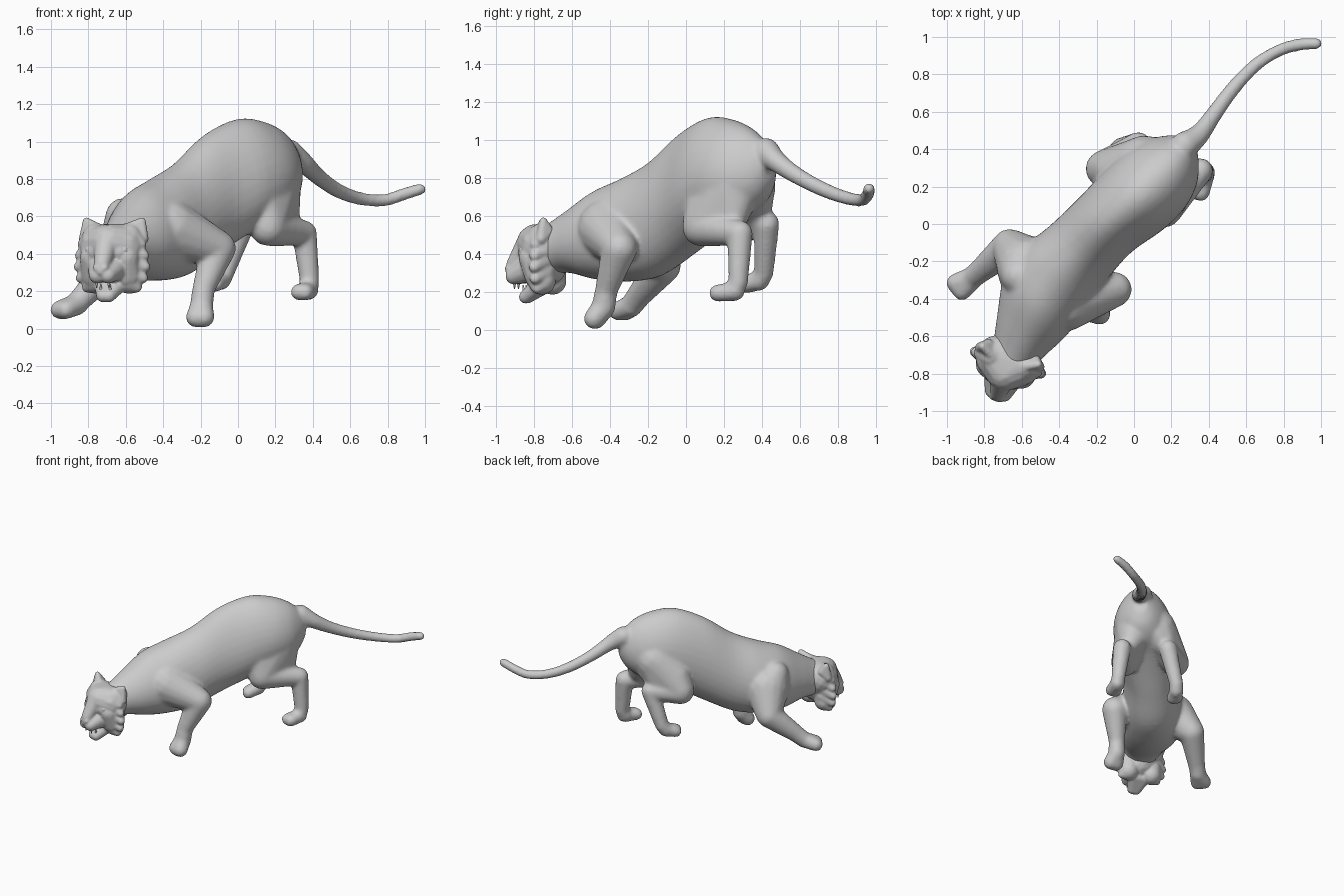
import bpy, bmesh, math
from mathutils import Vector

R2 = math.sqrt(0.5)
GOLDEN = math.pi * (3 - math.sqrt(5))


def sphere_points(c, r, n=90):
    pts = []
    for i in range(n):
        z = 1 - 2 * (i + 0.5) / n
        q = math.sqrt(1 - z * z)
        pts.append(Vector(c) + r * Vector((q * math.cos(GOLDEN * i), q * math.sin(GOLDEN * i), z)))
    return pts


def hull(bm, balls):
    """Convex skin around a few balls given as (x, y, z, radius)."""
    tmp = bmesh.new()
    for x, y, z, r in balls:
        for p in sphere_points((x, y, z), r):
            tmp.verts.new(p)
    bmesh.ops.convex_hull(tmp, input=tmp.verts[:])
    loose = [v for v in tmp.verts if not v.link_faces]
    bmesh.ops.delete(tmp, geom=loose, context='VERTS')
    bmesh.ops.recalc_face_normals(tmp, faces=tmp.faces[:])
    me = bpy.data.meshes.new("tmp")
    tmp.to_mesh(me)
    tmp.free()
    bm.from_mesh(me)
    bpy.data.meshes.remove(me)


def chain(bm, balls):
    for a, b in zip(balls, balls[1:]):
        hull(bm, (a, b))


def spline(keys, steps):
    """Catmull-Rom through tuples of any length."""
    k = [keys[0]] + list(keys) + [keys[-1]]
    out = []
    for i in range(1, len(k) - 2):
        for j in range(steps):
            t = j / steps
            out.append([0.5 * (2 * b + (c - a) * t + (2 * a - 5 * b + 4 * c - d) * t * t
                               + (3 * b - a - 3 * c + d) * t ** 3)
                        for a, b, c, d in zip(k[i - 1], k[i], k[i + 1], k[i + 2])])
    return out + [list(keys[-1])]


def finish(name, bm, voxel=None, smooth=0):
    me = bpy.data.meshes.new(name)
    bm.to_mesh(me)
    bm.free()
    me.shade_smooth()
    ob = bpy.data.objects.new(name, me)
    bpy.context.collection.objects.link(ob)
    if voxel:
        m = ob.modifiers.new("merge", 'REMESH')
        m.mode = 'VOXEL'
        m.voxel_size = voxel
        m.use_smooth_shade = True
        s = ob.modifiers.new("soften", 'SMOOTH')
        s.factor = 0.5
        s.iterations = smooth
    return ob


# Torso: upright ellipse sections along the diagonal (along, across, top, bottom, half width)
sections = [
    (.52, -.095, .95, .78, .05), (.47, -.09, 1.0, .69, .11), (.38, -.085, 1.065, .62, .175),
    (.25, -.085, 1.11, .57, .215), (.09, -.09, 1.12, .49, .22), (-.12, -.105, 1.04, .38, .20),
    (-.33, -.10, .895, .28, .21), (-.53, -.09, .805, .255, .24), (-.70, -.06, .74, .265, .225),
    (-.85, -.01, .64, .30, .17), (-.97, .04, .56, .30, .13), (-1.05, .06, .52, .33, .10)]
body = bmesh.new()
N = 32
rings = []
for s, l, top, bot, w in spline(sections, 4):
    ring = []
    for i in range(N):
        a = 2 * math.pi * i / N
        sa = math.sin(a)
        d = l + w * math.cos(a) * (1 - 0.15 * sa)   # narrower along the spine
        ring.append(body.verts.new(((s + d) * R2, (s - d) * R2,
                                    (top + bot) / 2 + (top - bot) / 2 * sa)))
    rings.append(ring)
for a, b in zip(rings, rings[1:]):
    for i in range(N):
        j = (i + 1) % N
        body.faces.new((a[i], a[j], b[j], b[i]))
body.faces.new(rings[0])
body.faces.new(rings[-1][::-1])
bmesh.ops.recalc_face_normals(body, faces=body.faces[:])

# Right hind leg: hip, knee, hock, ankle, then thigh and spread toes
chain(body, [(.18, .25, .77, .16), (.16, .08, .54, .10), (.355, .285, .51, .068),
             (.383, .275, .25, .052), (.37, .25, .205, .055)])
hull(body, [(.18, .25, .77, .16), (.14, .10, .67, .105), (.16, .08, .55, .10), (.25, .25, .60, .08), (.25, .28, .70, .08)])
hull(body, [(.38, .26, .205, .052), (.325, .175, .195, .045), (.36, .165, .195, .045)])
# Left hind leg
chain(body, [(.06, .315, .77, .16), (-.16, .295, .56, .10), (.025, .425, .56, .068),
             (-.07, .41, .30, .052), (-.09, .385, .26, .055)])
hull(body, [(.06, .315, .77, .16), (-.11, .285, .67, .105), (-.16, .295, .57, .10), (.0, .37, .62, .08), (.09, .37, .70, .08)])
hull(body, [(-.085, .39, .265, .052), (-.14, .335, .24, .045), (-.12, .305, .24, .045)])
# Right foreleg: shoulder, elbow, wrist, then paw
chain(body, [(-.37, -.41, .53, .165), (-.105, -.35, .43, .095), (-.185, -.42, .21, .06), (-.195, -.435, .12, .064)])
hull(body, [(-.195, -.435, .12, .062), (-.225, -.475, .06, .055), (-.18, -.485, .06, .055)])
# Left foreleg, with shoulder blade
chain(body, [(-.57, -.23, .50, .165), (-.665, -.12, .34, .095), (-.82, -.25, .18, .065), (-.87, -.29, .125, .06)])
hull(body, [(-.61, -.28, .60, .10), (-.57, -.24, .48, .165), (-.45, -.2, .55, .1)])
hull(body, [(-.86, -.285, .13, .06), (-.955, -.315, .10, .05), (-.92, -.36, .10, .05)])
# Tail
tail = [(.27, .42, .94, .075), (.35, .48, .885, .056), (.43, .59, .81, .045), (.53, .725, .74, .04),
        (.65, .85, .695, .036), (.78, .93, .685, .034), (.89, .96, .72, .034), (.975, .965, .745, .032)]
chain(body, spline(tail, 3))
finish("body_legs_and_tail", body, 0.013, 9)

# Head frame: u to the side, f forward, z up
U, F, C = Vector((.95, -.31, 0)), Vector((-.31, -.95, 0)), Vector((-.68, -.76, 0))


def at(u, f, z):
    return C + U * u + F * f + Vector((0, 0, z))


def hhull(bm, balls):
    hull(bm, [(*at(u, f, z), r) for u, f, z, r in balls])


head = bmesh.new()
# Skull, nose bridge, nose, lower jaw
hhull(head, [(-.06, -.03, .44, .12), (.06, -.03, .44, .12), (0, .03, .455, .105), (0, -.02, .35, .12)])
hhull(head, [(0, .06, .475, .07), (0, .15, .345, .045)])
hhull(head, [(-.022, .175, .325, .022), (.022, .175, .325, .022), (0, .182, .30, .016)])
hhull(head, [(-.045, .0, .235, .045), (.045, .0, .235, .045), (-.018, .085, .175, .035), (.018, .085, .175, .035)])
for s in (-1, 1):
    # Muzzle pad, cheek, face around the eye, brow
    hhull(head, [(s * .035, .06, .32, .07), (s * .03, .145, .285, .045)])
    hhull(head, [(s * .09, .02, .38, .075), (s * .085, -.02, .29, .085)])
    hhull(head, [(s * .10, .0, .43, .07), (s * .06, .05, .41, .06)])
    hhull(head, [(s * .055, .075, .468, .03), (s * .12, .035, .472, .028)])
    # Cheek ruff tufts
    for z, w in ((.47, .165), (.41, .18), (.35, .187), (.29, .175), (.24, .14)):
        hhull(head, [(s * .09, -.03, z + .02, .075), (s * w, -.02, z - .02, .028)])
    # Ear
    hhull(head, [(s * .075, -.02, .53, .03), (s * .165, -.05, .48, .03), (s * .157, -.06, .575, .02), (s * .13, -.08, .52, .03)])
finish("head", head, 0.008, 5)

# Eyes
for s, side in ((-1, "left"), (1, "right")):
    eye = bmesh.new()
    bmesh.ops.create_uvsphere(eye, u_segments=20, v_segments=12, radius=.027)
    bmesh.ops.translate(eye, verts=eye.verts[:], vec=at(s * .095, .066, .42))
    finish(side + "_eye", eye)

# Fangs, upper pair pointing down and lower pair pointing up
fangs = bmesh.new()
for s in (-1, 1):
    hhull(fangs, [(s * .034, .14, .255, .010), (s * .034, .14, .22, .003)])
    hhull(fangs, [(s * .026, .09, .20, .009), (s * .026, .095, .235, .003)])
finish("fangs", fangs)
